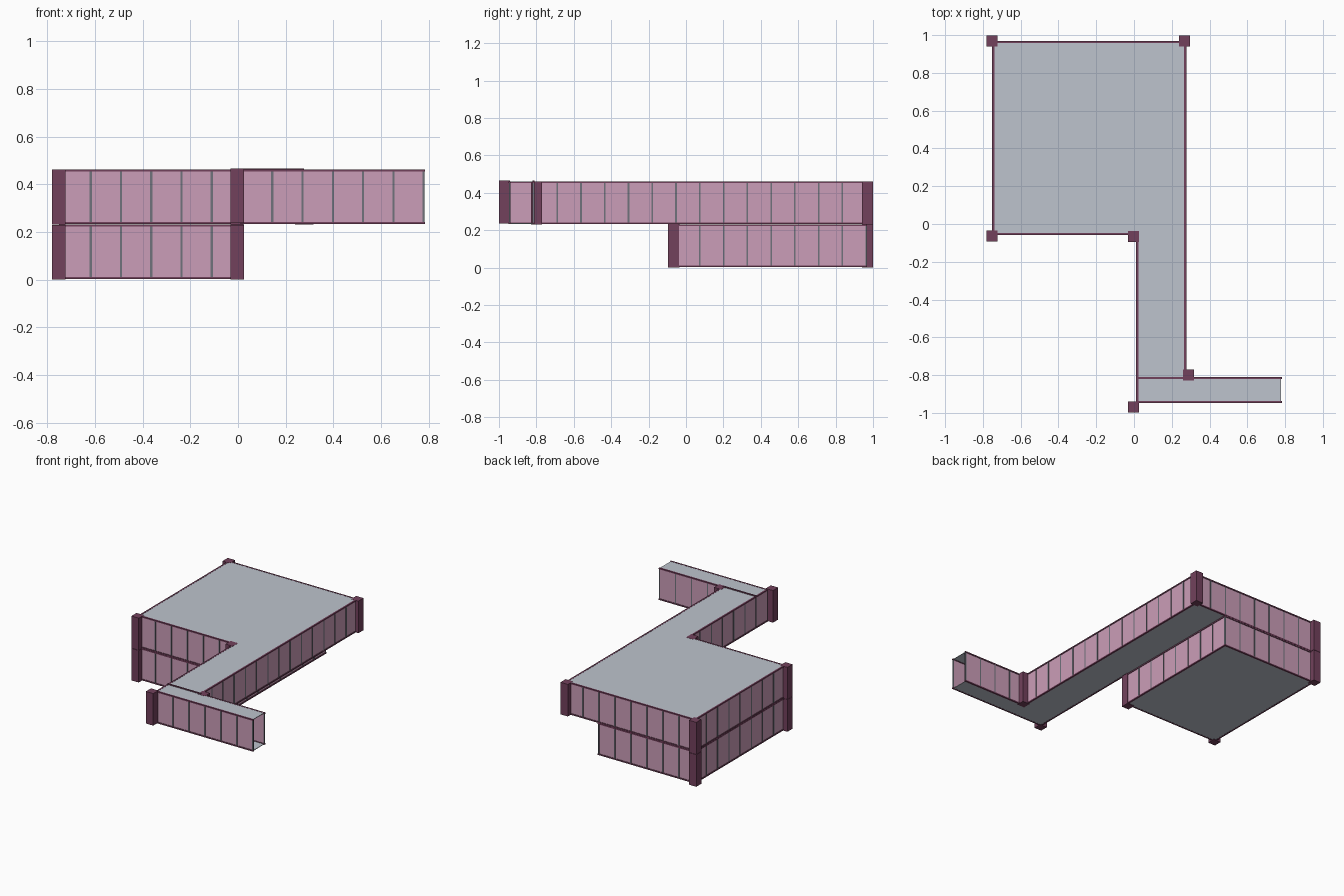
import bpy, bmesh

if "Cube" in bpy.data.objects:
    bpy.data.objects.remove(bpy.data.objects["Cube"])

def material(name, rgb):
    m = bpy.data.materials.new(name)
    m.diffuse_color = (*rgb, 1)
    m.use_nodes = True
    m.node_tree.nodes["Principled BSDF"].inputs["Base Color"].default_value = m.diffuse_color
    return m

PINK = material("pink panel", (0.60, 0.34, 0.48))
PLUM = material("dark plum trim", (0.17, 0.053, 0.107))
GREY = material("pale grey deck", (0.51, 0.55, 0.61))
STEEL = material("steel mullion", (0.16, 0.17, 0.20))

U = 0.127            # module width
X0, Y0 = -0.745, -0.942
H = 0.230            # storey height
gx = lambda i: X0 + i * U
gy = lambda j: Y0 + j * U

def boxes(name, items, mat):
    """One object made of axis-aligned boxes given as (low corner, high corner)."""
    bm = bmesh.new()
    for lo, hi in items:
        r = bmesh.ops.create_cube(bm, size=1)
        for v in r["verts"]:
            for k in range(3):
                v.co[k] = lo[k] if v.co[k] < 0 else hi[k]
    me = bpy.data.meshes.new(name)
    bm.to_mesh(me)
    bm.free()
    me.materials.append(mat)
    ob = bpy.data.objects.new(name, me)
    bpy.context.collection.objects.link(ob)
    return ob

def wall(name, a, b, z):
    """Panelled wall between grid nodes a and b, with mullions and two rails."""
    def strip(p, q, half, z0, z1, ext=0.0):
        lo, hi = [gx(p[0]), gy(p[1]), z0], [gx(q[0]), gy(q[1]), z1]
        along = 0 if p[1] == q[1] and p != q else 1
        for k in (0, 1):
            e = ext if (k == along and p != q) else half
            lo[k] -= e
            hi[k] += e
        return lo, hi
    boxes(name + "_panels", [strip(a, b, 0.002, z + 0.004, z + H - 0.004)], PINK)
    n = max(b[0] - a[0], b[1] - a[1])
    dx, dy = (b[0] - a[0]) // n, (b[1] - a[1]) // n
    posts = [(a[0] + dx * i, a[1] + dy * i) for i in range(n + 1)]
    boxes(name + "_mullions",
          [strip(p, p, 0.0045, z + 0.006, z + H - 0.006) for p in posts], STEEL)
    boxes(name + "_rails", [strip(a, b, 0.006, z + 0.001, z + 0.010, 0.005),
                            strip(a, b, 0.006, z + H - 0.009, z + H, 0.005)], PLUM)

# Lower room walls
L, T = 0.002, 0.002 + H
wall("lower_front_wall", (0, 7), (6, 7), L)
wall("lower_back_wall", (0, 15), (6, 15), L)
wall("lower_left_wall", (0, 7), (0, 15), L)
wall("lower_right_wall", (6, 7), (6, 15), L)

# Upper room, corridor and side passage walls (passage end stays open)
wall("upper_front_wall", (0, 7), (6, 7), T)
wall("upper_back_wall", (0, 15), (8, 15), T)
wall("upper_left_wall", (0, 7), (0, 15), T)
wall("upper_right_wall", (8, 1), (8, 15), T)
wall("corridor_left_wall", (6, 0), (6, 7), T)
wall("passage_front_wall", (6, 0), (12, 0), T)
wall("passage_back_wall", (8, 1), (12, 1), T)
wall("corridor_partition", (6, 1), (8, 1), T + 0.004)

# Floors and roof: thin plates over grid rectangles
def plate(i0, j0, i1, j1, z):
    return (gx(i0), gy(j0), z), (gx(i1), gy(j1), z + 0.004)

upper = [(0, 7, 8, 15), (6, 1, 8, 7), (6, 0, 12, 1)]
boxes("lower_floor", [plate(0, 7, 6, 15, L + 0.002)], GREY)
boxes("upper_floor", [plate(*r, T + 0.002) for r in upper], GREY)
boxes("roof", [plate(*r, T + H - 0.005) for r in upper], GREY)

# Corner pillars
def pillar(x, y, z, h=H):
    r = 0.029
    return (x - r, y - r, z), (x + r, y + r, z + h)

double = [(-0.752, 0.970), (-0.752, -0.064), (-0.003, -0.066)]
boxes("lower_pillars", [pillar(x, y, 0.0) for x, y in double], PLUM)
boxes("upper_pillars", [pillar(x, y, T) for x, y in
                        double + [(0.268, 0.970), (0.288, -0.800)]], PLUM)
boxes("passage_corner_pillar", [pillar(-0.003, -0.970, T + 0.005)], PLUM)
